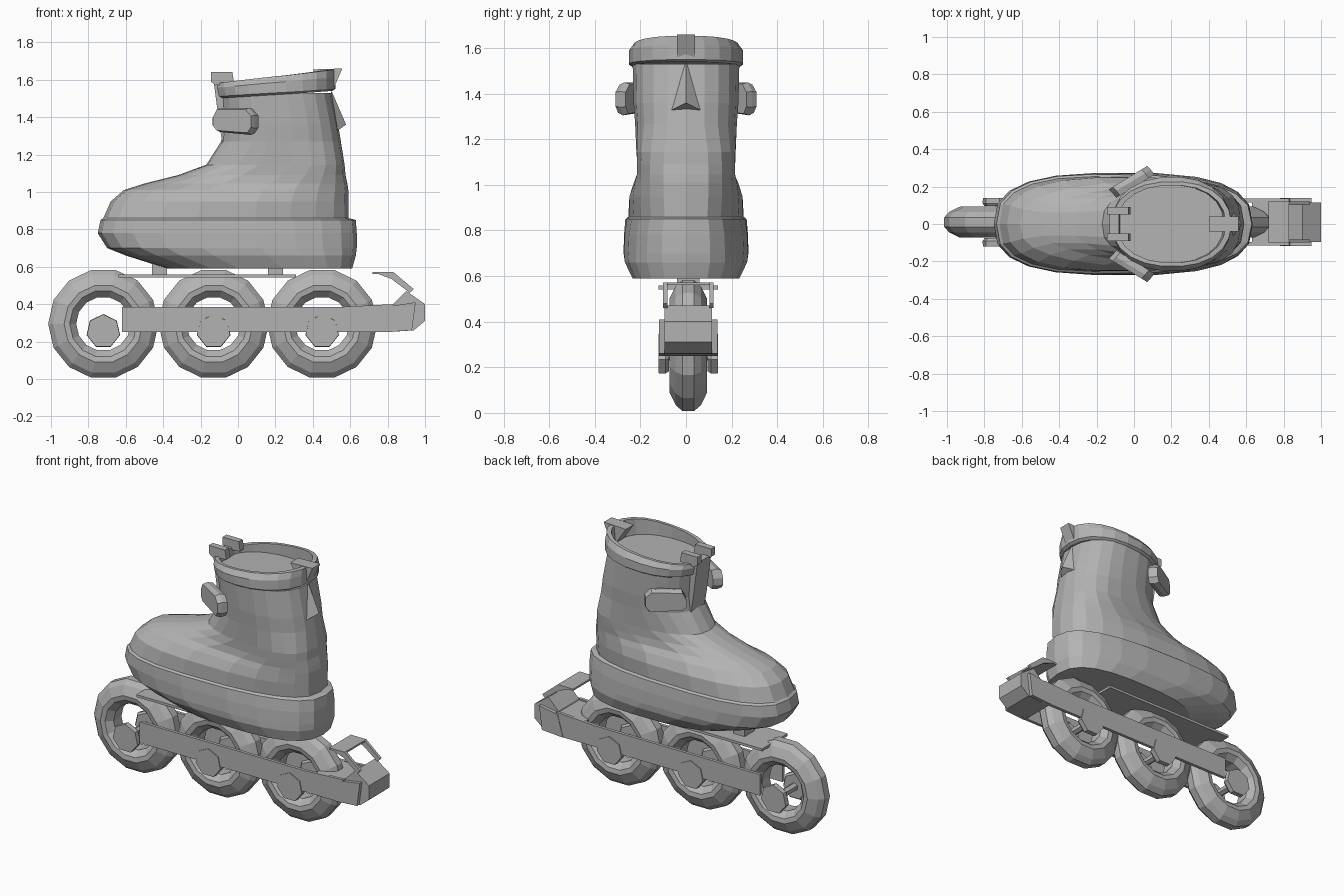
import bpy, bmesh
from math import cos, sin, pi, copysign

cube = bpy.data.objects.get("Cube")
if cube:
    bpy.data.objects.remove(cube, do_unlink=True)

grey = bpy.data.materials.new("plain grey")
grey.use_nodes = True
colour = (0.45, 0.45, 0.45, 1)
grey.diffuse_color = colour
grey.node_tree.nodes["Principled BSDF"].inputs["Base Color"].default_value = colour

MID = 0.01  # the chassis centre line lies slightly off the boot's


def finish(name, bm):
    bmesh.ops.recalc_face_normals(bm, faces=bm.faces)
    mesh = bpy.data.meshes.new(name)
    bm.to_mesh(mesh)
    bm.free()
    mesh.materials.append(grey)
    obj = bpy.data.objects.new(name, mesh)
    bpy.context.collection.objects.link(obj)
    return obj


def skin(bm, rings, closed=False):
    """Bridge rings of equal point count with quads."""
    loops = [[bm.verts.new(p) for p in ring] for ring in rings]
    pairs = list(zip(loops, loops[1:]))
    if closed:
        pairs.append((loops[-1], loops[0]))
    for a, b in pairs:
        for i in range(len(a)):
            j = (i + 1) % len(a)
            bm.faces.new((a[i], a[j], b[j], b[i]))
    return loops


def prism(name, points, y0, y1, inset=0):
    """Extrude an x-z outline from y0 to y1."""
    bm = bmesh.new()
    ends = skin(bm, [[(x, y, z) for x, z in points] for y in (y0, y1)])
    for end in ends:
        bm.faces.new(end)
    return finish(name, bm)


def box(name, x0, x1, y0, y1, z0, z1):
    return prism(name, [(x0, z0), (x1, z0), (x1, z1), (x0, z1)], y0, y1)


def loft(name, rings, fan_top=False):
    bm = bmesh.new()
    loops = skin(bm, rings)
    bm.faces.new(loops[0])
    top = bm.faces.new(loops[-1])
    if fan_top:
        bmesh.ops.poke(bm, faces=[top])
    return finish(name, bm)


def section(z, toe, heel, w_toe, w_heel, power, tilt=0, count=22):
    """Rounded horizontal section whose width changes from toe to heel."""
    ring = []
    for i in range(count):
        c, s = cos(2 * pi * i / count), sin(2 * pi * i / count)
        u = (c + 1) / 2
        width = w_toe + (w_heel - w_toe) * u * u * (3 - 2 * u)
        x = (toe + heel) / 2 + (heel - toe) / 2 * copysign(abs(c) ** power, c)
        y = width * copysign(abs(s) ** power, s)
        ring.append((x, y, z + tilt * u))
    return ring


# Boot shell: height, toe x, heel x, toe half width, heel half width
foot = [
    (0.59, -0.38, 0.61, 0.23, 0.24),
    (0.66, -0.60, 0.63, 0.27, 0.27),
    (0.70, -0.70, 0.635, 0.28, 0.27),
    (0.78, -0.75, 0.635, 0.28, 0.265),
    (0.85, -0.735, 0.63, 0.28, 0.25),
    (0.86, -0.72, 0.59, 0.265, 0.24),
    (0.95, -0.68, 0.59, 0.25, 0.25),
    (1.01, -0.61, 0.59, 0.20, 0.25),
    (1.045, -0.50, 0.585, 0.16, 0.25),
    (1.09, -0.32, 0.575, 0.16, 0.25),
    (1.145, -0.17, 0.57, 0.18, 0.245),
]
leg = [
    (1.27, -0.09, 0.55, 0.21, 0.235),
    (1.36, -0.08, 0.535, 0.22, 0.24),
    (1.53, -0.09, 0.50, 0.23, 0.24),
]
rings = [section(*row, 0.74) for row in foot]
rings += [section(*row, 0.85) for row in leg]
loft("boot_shell", rings)

# Cuff with a sunken floor inside its rim
loft("cuff", [
    section(1.50, -0.09, 0.505, 0.235, 0.24, 0.9, 0.04),
    section(1.51, -0.11, 0.52, 0.25, 0.255, 0.9, 0.04),
    section(1.555, -0.12, 0.52, 0.25, 0.255, 0.9, 0.06),
    section(1.58, -0.12, 0.52, 0.225, 0.23, 0.9, 0.075),
    section(1.58, -0.09, 0.49, 0.205, 0.21, 0.9, 0.075),
    section(1.54, -0.09, 0.48, 0.205, 0.21, 0.9, 0.01),
], fan_top=True)

# Tongue down the front of the cuff, and the heel pull loop
prism("tongue", [(-0.13, 1.59), (-0.08, 1.59), (-0.03, 1.20), (-0.07, 1.18),
                 (-0.10, 1.36)], -0.07, 0.07)
prism("heel_pull", [(0.47, 1.55), (0.51, 1.55), (0.558, 1.66), (0.40, 1.655)],
      -0.04, 0.04)

# Pointed spur on the back of the leg
bm = bmesh.new()
spur = [bm.verts.new(p) for p in [(0.50, 0, 1.54), (0.578, 0, 1.36), (0.52, -0.08, 1.32),
                                  (0.52, 0.08, 1.32), (0.44, 0, 1.36)]]
bmesh.ops.convex_hull(bm, input=spur)
finish("heel_spur", bm)

# Buckles stand away from the shin on both sides, with tabs on the rim
outline = [(0, 1.40), (0.1, 1.45), (0.85, 1.45), (1, 1.41), (1, 1.34), (0.9, 1.305),
           (0.1, 1.32), (0, 1.35)]
for side, label in ((1, "left"), (-1, "right")):
    buckle = []
    for dx, dy, shrink in ((0.02, -0.025, 0.9), (0, 0, 1), (-0.02, 0.02, 0.85)):
        buckle.append([(-0.115 + 0.205 * t + dx, side * (0.165 + 0.125 * t + dy),
                        1.38 + (z - 1.38) * shrink) for t, z in outline])
    loft(label + "_buckle", buckle)
    prism(label + "_rim_tab", [(-0.145, 1.59), (-0.12, 1.57), (-0.02, 1.58),
                               (-0.03, 1.64), (-0.145, 1.64)],
          side * 0.05, side * 0.09)

# Wheels: a closed tyre profile (radius, offset) turned around the axle
half = [(0.295, 0.025), (0.268, 0.055), (0.21, 0.083), (0.18, 0.078), (0.145, 0.04)]
profile = half + [(r, -y) for r, y in reversed(half)]


def circle(x, y, z, radius, count, turn=0):
    return [(x + radius * sin(2 * pi * i / count + turn), y,
             z + radius * cos(2 * pi * i / count + turn)) for i in range(count)]


for place, x in (("front", -0.72), ("middle", -0.13), ("rear", 0.45)):
    bm = bmesh.new()
    skin(bm, [circle(x, MID + y, 0.295, r, 14, pi / 14) for r, y in profile], closed=True)
    wheel = finish(place + "_wheel", bm)
    loft(place + "_axle", [circle(x, MID + y, 0.255, 0.025, 6) for y in (-0.1, 0.1)])
    for side, label in ((1, "left"), (-1, "right")):
        loft(f"{place}_{label}_hub", [circle(x, MID + side * y, 0.255, r, 7)
                                      for y, r in ((0.085, 0.08), (0.10, 0.092), (0.13, 0.09))])

# Chassis side rails and the uprights of the rear bracket
for side, label in ((1, "left"), (-1, "right")):
    prism(label + "_rail", [(-0.62, 0.25), (0.82, 0.25), (0.88, 0.27), (0.83, 0.40),
                            (0.55, 0.385), (-0.62, 0.385)],
          MID + side * 0.105, MID + side * 0.125)
    prism(label + "_bracket", [(0.72, 0.572), (0.83, 0.572), (0.94, 0.48), (0.92, 0.46),
                               (0.82, 0.535)],
          MID + side * 0.092, MID + side * 0.11)

# Plates joining the chassis
box("sole_plate", -0.64, 0.31, MID - 0.13, MID + 0.13, 0.542, 0.558)
box("bracket_plate", 0.72, 0.83, MID - 0.11, MID + 0.11, 0.56, 0.572)
box("rear_web", 0.63, 0.85, MID - 0.108, MID + 0.108, 0.37, 0.39)

# Mounts hold the boot on the chassis
for label, x in (("front", -0.42), ("rear", 0.2)):
    box(label + "_mount", x - 0.04, x + 0.04, MID - 0.05, MID + 0.05, 0.55, 0.62)

# Brake block, narrowing at its end
block = [(0.79, 0.25), (0.94, 0.26), (1.0, 0.31), (1.0, 0.40), (0.90, 0.47), (0.83, 0.40)]
prism("brake_block", block, MID - 0.105, MID + 0.105)
prism("brake_pad", [(0.78, 0.25), (0.93, 0.26), (0.95, 0.41), (0.82, 0.39)],
      MID - 0.128, MID + 0.128)
